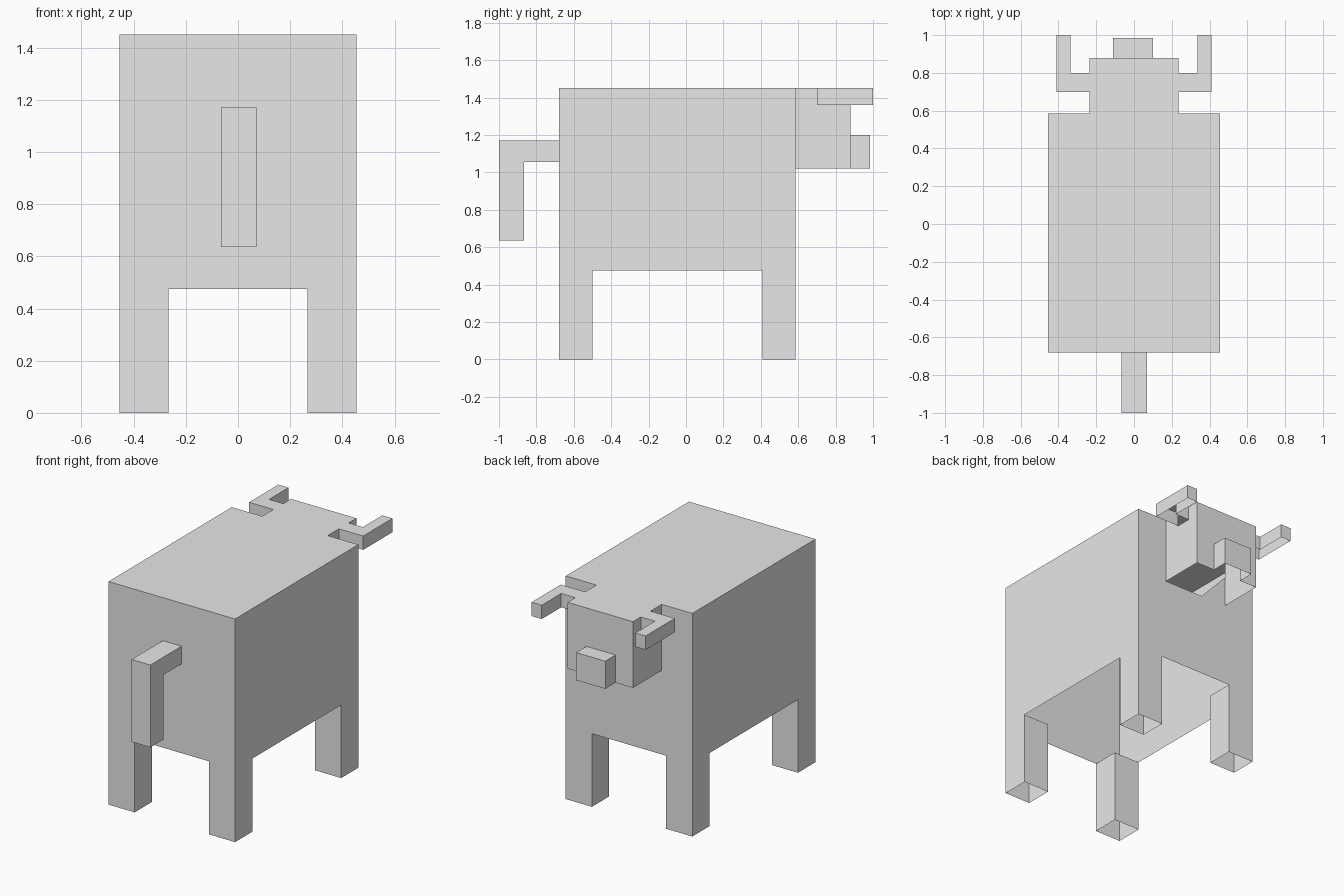
import bpy

cube = bpy.data.objects.get("Cube")
if cube:
    bpy.data.objects.remove(cube, do_unlink=True)

grey = bpy.data.materials.new("plain_grey")
grey.use_nodes = True
grey.diffuse_color = (0.8, 0.8, 0.8, 1)
grey.node_tree.nodes["Principled BSDF"].inputs["Base Color"].default_value = (0.8, 0.8, 0.8, 1)

# Corner numbers of each box side; corner = 4 * x + 2 * y + z
SIDES = {"-x": (0, 1, 3, 2), "+x": (4, 6, 7, 5), "-y": (0, 4, 5, 1),
         "+y": (2, 3, 7, 6), "-z": (0, 2, 6, 4), "+z": (1, 5, 7, 3)}


def make(name, verts, faces):
    mesh = bpy.data.meshes.new(name)
    mesh.from_pydata(verts, [], faces)
    mesh.materials.append(grey)
    obj = bpy.data.objects.new(name, mesh)
    bpy.context.collection.objects.link(obj)
    return obj


def shell(name, xs, ys, zs, open_sides=""):
    """Box without an underside, and without the listed sides."""
    verts = [(x, y, z) for x in sorted(xs) for y in ys for z in zs]
    skip = open_sides.split() + ["-z"]
    return make(name, verts, [f for s, f in SIDES.items() if s not in skip])


def panel(name, place, outline, flip=False):
    """Flat wall from a 2D outline."""
    order = range(len(outline))
    return make(name, [place(a, b) for a, b in outline],
                [tuple(reversed(order)) if flip else tuple(order)])


WIDE, BACK, FRONT = 0.455, 0.585, -0.68
BELLY, TOP = 0.475, 1.45
HEAD, NOSE, CHIN = 0.235, 0.88, 1.02
HORN_Z, ARM0, ARM1 = 1.36, 0.70, 0.80

# Body: open below, with a wall cut out around the neck
shell("body", (-WIDE, WIDE), (FRONT, BACK), (BELLY, TOP), "+y")
neck = lambda x, z: (x, BACK, z)
panel("neck_wall", neck,
      [(-WIDE, BELLY), (WIDE, BELLY), (WIDE, TOP), (HEAD, TOP),
       (HEAD, CHIN), (-HEAD, CHIN), (-HEAD, TOP), (-WIDE, TOP)], True)
# Corner web that partly closes the neck opening
panel("neck_web", neck, [(-HEAD, CHIN), (-0.05, CHIN), (-HEAD, 1.22)], True)

# Legs: open tubes
for side, s in (("left", 1), ("right", -1)):
    for end, ys in (("front", (FRONT, -0.50)), ("back", (0.41, BACK))):
        shell(f"{side}_{end}_leg", (s * 0.267, s * WIDE), ys, (0, BELLY), "+z")

# Head: roof, nose wall with a snout notch, cheeks with a horn notch
shell("head_roof", (-HEAD, HEAD), (BACK, NOSE), (CHIN, TOP), "-x +x -y +y")
panel("nose_wall", lambda x, z: (x, NOSE, z),
      [(-HEAD, CHIN), (-0.11, CHIN), (-0.11, 1.2), (0.10, 1.2),
       (0.10, CHIN), (HEAD, CHIN), (HEAD, TOP), (-HEAD, TOP)], True)
shell("snout", (-0.11, 0.10), (NOSE, 0.985), (CHIN, 1.2), "-y")

for side, s in (("left", 1), ("right", -1)):
    inner, outer = ("-x", "+x") if s > 0 else ("+x", "-x")
    panel(f"{side}_cheek", lambda y, z: (s * HEAD, y, z),
          [(BACK, CHIN), (NOSE, CHIN), (NOSE, TOP), (ARM1, TOP),
           (ARM1, HORN_Z), (ARM0, HORN_Z), (ARM0, TOP), (BACK, TOP)], s < 0)
    # Horn: arm, elbow and tip
    zs, bend, tip = (HORN_Z, TOP), s * 0.337, s * 0.41
    shell(f"{side}_horn_arm", (s * HEAD, bend), (ARM0, ARM1), zs, "-x +x")
    shell(f"{side}_horn_elbow", (bend, tip), (ARM0, ARM1), zs, inner + " +y")
    shell(f"{side}_horn_tip", (bend, tip), (ARM1, 1.0), zs, "-y")

# Tail: bar out from the body, then a drop
tail = (-0.065, 0.07)
shell("tail_bar", tail, (-1.0, FRONT), (1.055, 1.17), "+y")
shell("tail_drop", tail, (-1.0, -0.865), (0.635, 1.055), "+z")
